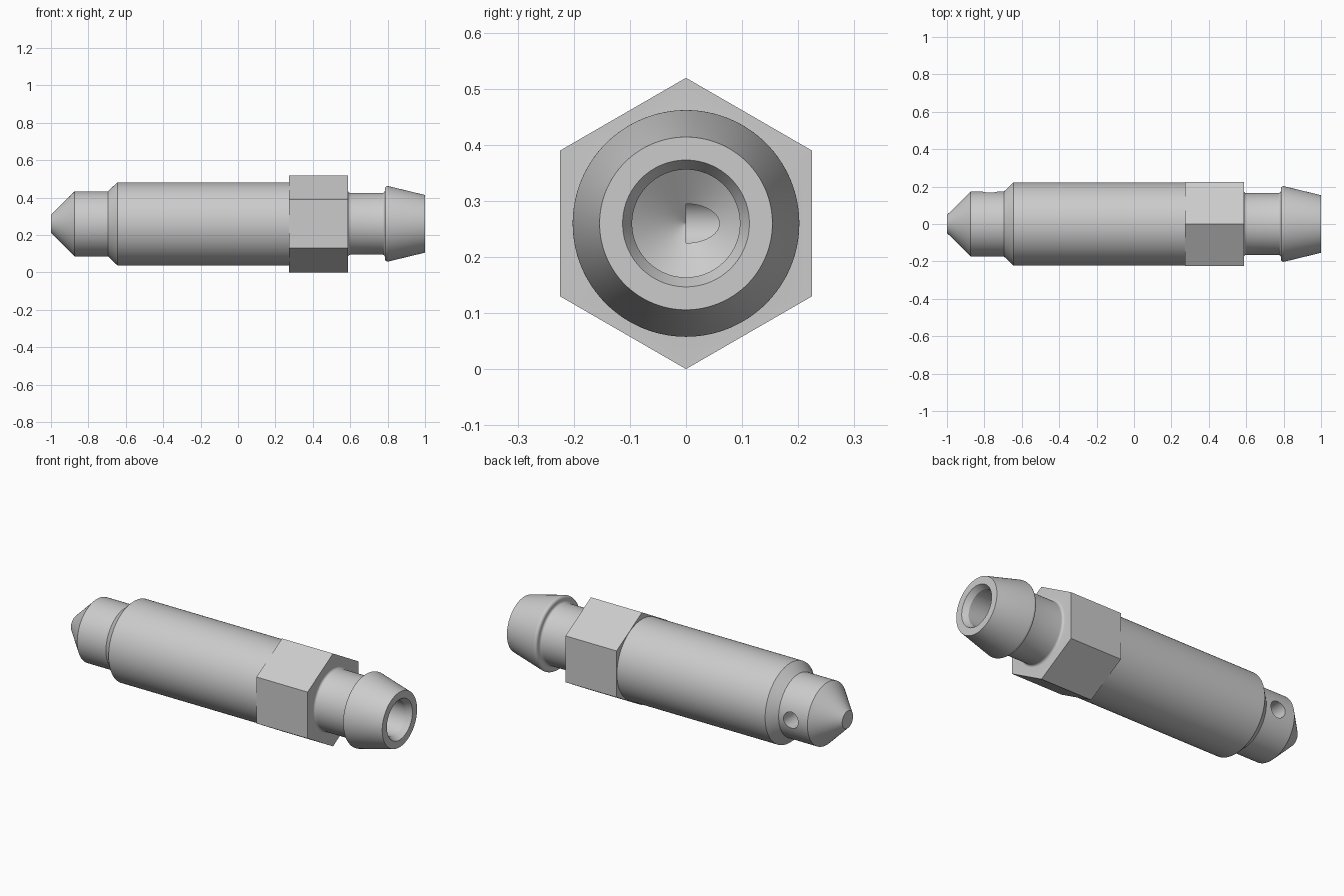
import bpy, bmesh, math
from mathutils import Matrix, Vector

cube = bpy.data.objects.get("Cube")
if cube:
    bpy.data.objects.remove(cube, do_unlink=True)

AXIS_Z = 0.26      # height of the long axis
SIDES = 128

steel = bpy.data.materials.new("light_grey_steel")
steel.use_nodes = True
steel.diffuse_color = (0.6, 0.6, 0.6, 1)
steel.node_tree.nodes["Principled BSDF"].inputs["Base Color"].default_value = (0.6, 0.6, 0.6, 1)


def lathe(name, profile, sides=SIDES, axis="X", helper=False):
    """Closed solid from (distance, radius) points turned about an axis."""
    bm = bmesh.new()
    rings = []
    for d, r in profile:
        ring = []
        for i in range(sides):
            a = 2 * math.pi * i / sides
            ring.append(bm.verts.new((d, r * math.sin(a), r * math.cos(a))))
        rings.append(ring)
    for low, high in zip(rings, rings[1:]):
        for i in range(sides):
            j = (i + 1) % sides
            bm.faces.new((low[i], low[j], high[j], high[i]))
    bm.faces.new(rings[0])
    bm.faces.new(rings[-1])
    bmesh.ops.recalc_face_normals(bm, faces=bm.faces)
    if axis == "Y":
        bm.transform(Matrix.Rotation(math.pi / 2, 4, "Z"))
    mesh = bpy.data.meshes.new(name)
    bm.to_mesh(mesh)
    bm.free()
    mesh.materials.append(steel)
    obj = bpy.data.objects.new(name, mesh)
    obj.location = (0, 0, AXIS_Z)
    obj.hide_render = helper
    bpy.context.collection.objects.link(obj)
    return obj


def arc(cx, cr, radius, start, end, steps=6):
    """Fillet points in the profile plane, angles in degrees."""
    angles = [math.radians(start + (end - start) * k / steps) for k in range(steps + 1)]
    return [(cx + radius * math.cos(a), cr + radius * math.sin(a)) for a in angles]


# Turned body: conical tip, stem, threaded shank, neck and hose barb
profile = [(-1, 0.048), (-0.873, 0.174), (-0.695, 0.174), (-0.645, 0.222), (0.4, 0.222),
           (0.58, 0.178), (0.588, 0.178)]
profile += arc(0.601, 0.178, 0.013, 180, 270)
profile += arc(0.772, 0.178, 0.013, 270, 360)
profile += arc(0.800, 0.187, 0.015, 180, 76)
profile += [(1, 0.154)]
body = lathe("bleeder_nipple", profile)

# Wrench hexagon with corners up and down
hexagon = lathe("hexagon", [(0.272, 0.2595), (0.588, 0.2595)], sides=6, helper=True)

# Blind bore with countersunk mouth and drill-point end
bore = lathe("bore_cutter", [(-0.765, 0.001), (-0.70, 0.096), (0.97, 0.096),
                             (1.0, 0.113), (1.05, 0.113)], helper=True)

# Cross hole, open on the back side only
cross_hole = lathe("cross_hole_cutter", [(0, 0.045), (0.3, 0.045)], sides=48,
                   axis="Y", helper=True)
cross_hole.location.x = -0.77

bpy.context.view_layer.objects.active = body
body.select_set(True)
for tool, operation in ((hexagon, "UNION"), (bore, "DIFFERENCE"), (cross_hole, "DIFFERENCE")):
    mod = body.modifiers.new(tool.name, "BOOLEAN")
    mod.object = tool
    mod.operation = operation
    mod.solver = "EXACT"
    bpy.ops.object.modifier_apply(modifier=mod.name)
    bpy.data.objects.remove(tool, do_unlink=True)

bpy.ops.object.shade_smooth_by_angle(angle=math.radians(25))
